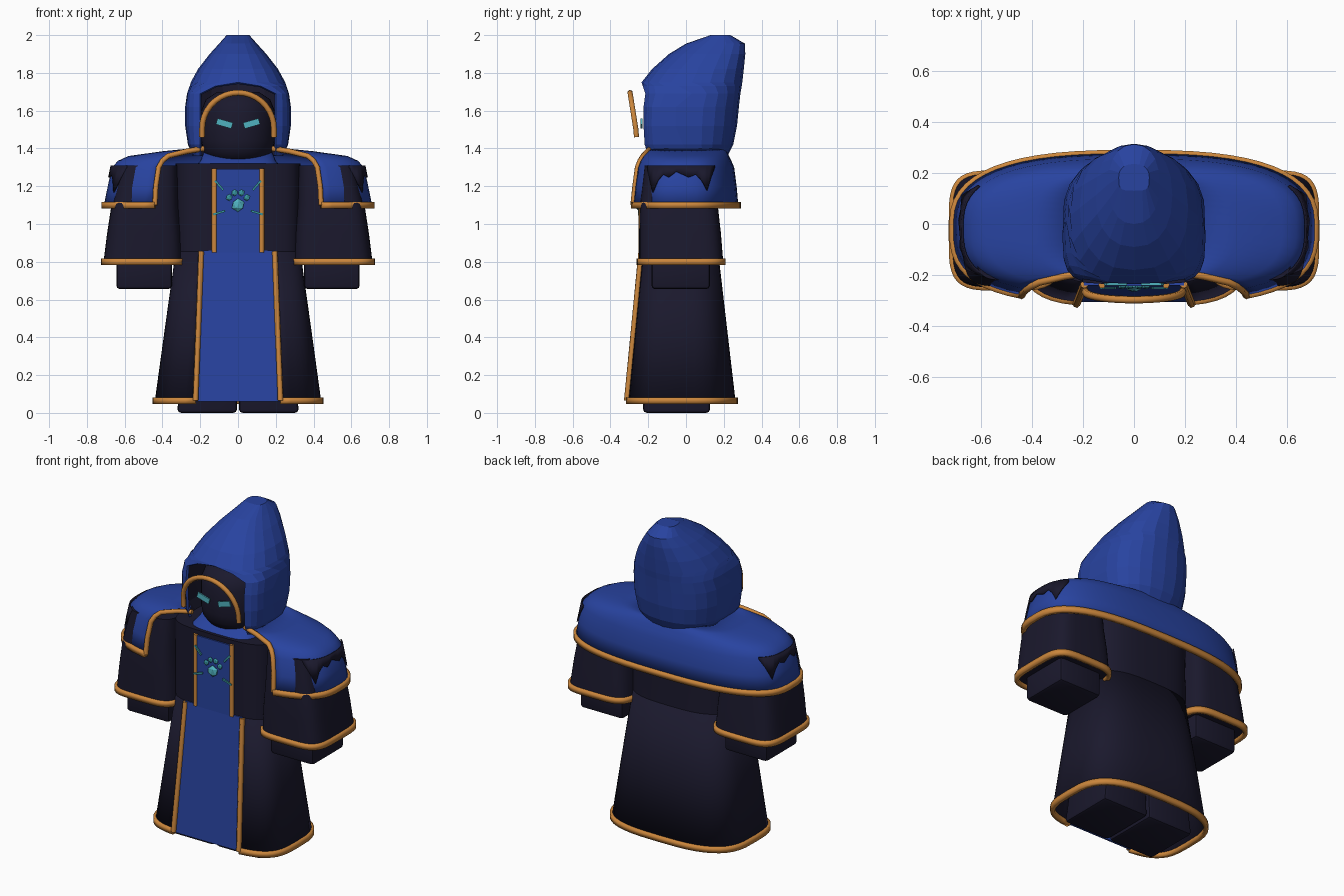
import bpy, bmesh, math
from mathutils import Vector

cube = bpy.data.objects.get("Cube")
if cube:
    bpy.data.objects.remove(cube, do_unlink=True)


def material(name, rgb):
    m = bpy.data.materials.new(name)
    m.use_nodes = True
    m.diffuse_color = (*rgb, 1)
    m.node_tree.nodes["Principled BSDF"].inputs["Base Color"].default_value = (*rgb, 1)
    return m


BLUE = material("royal blue cloth", (0.021, 0.056, 0.35))
DARK = material("dark cloth", (0.0105, 0.0095, 0.026))
GOLD = material("orange gold trim", (0.6, 0.24, 0.045))
TEAL = material("glowing teal", (0.08, 0.45, 0.53))
DEEP = material("deep teal", (0.04, 0.3, 0.35))


def finish(name, bm, mats, angle=30):
    me = bpy.data.meshes.new(name)
    bm.to_mesh(me)
    bm.free()
    ob = bpy.data.objects.new(name, me)
    bpy.context.collection.objects.link(ob)
    for m in mats:
        me.materials.append(m)
    if angle:
        bpy.ops.object.select_all(action='DESELECT')
        ob.select_set(True)
        bpy.context.view_layer.objects.active = ob
        bpy.ops.object.shade_smooth_by_angle(angle=math.radians(angle))
    return ob


def spow(v, p):
    return math.copysign(abs(v) ** p, v)


def oval_point(t, hw, y0, y1, z, n, nb, cx=0):
    """Point on a squarish oval; t = 0 is the front, n and nb set front and back squareness."""
    s, c = math.sin(t), math.cos(t)
    p = 2 / (n if c > 0 else nb)
    return Vector((cx + hw * spow(s, p), (y0 + y1) / 2 - (y1 - y0) / 2 * spow(c, p), z))


def oval(z, hw, y0, y1, n=4, nb=3, gap=0, cx=0, count=40):
    """Ring from the front gap round the back to the other side of the gap."""
    t0 = math.asin((gap / hw) ** (n / 2))
    step = (2 * math.pi - 2 * t0) / count
    return [oval_point(t0 + i * step, hw, y0, y1, z, n, nb, cx) for i in range(count + 1)]


def loft(name, rings, mats, thick=0, caps=False, angle=30):
    """Skin rings ordered from bottom to top."""
    bm = bmesh.new()
    rows = [[bm.verts.new(p) for p in r] for r in rings]
    for a, b in zip(rows, rows[1:]):
        for i in range(len(a) - 1):
            bm.faces.new((a[i], a[i + 1], b[i + 1], b[i]))
    if caps:
        bm.faces.new(rows[-1][:-1])
        bm.faces.new(rows[0][:0:-1])
    bmesh.ops.remove_doubles(bm, verts=bm.verts, dist=0.0005)
    ob = finish(name, bm, mats, angle)
    if thick:
        mod = ob.modifiers.new("thickness", 'SOLIDIFY')
        mod.thickness, mod.offset = thick, -1
        mod.material_offset = len(mats) - 1
    return ob


def hem(name, ring):
    """Flat band, square in section, along a hem ring."""
    up = Vector((0, 0, .017))
    band = loft(name, [[p - up for p in ring], [p + up for p in ring]], [GOLD], 0.026)
    band.modifiers["thickness"].offset = 0


def trim(name, points, radius=0.015):
    """Piping along a path."""
    cu = bpy.data.curves.new(name, 'CURVE')
    cu.dimensions = '3D'
    cu.bevel_depth, cu.bevel_resolution = radius, 1
    cu.use_fill_caps = True
    sp = cu.splines.new('POLY')
    sp.points.add(len(points) - 1)
    for q, p in zip(sp.points, points):
        q.co = (*p, 1)
    cu.materials.append(GOLD)
    ob = bpy.data.objects.new(name, cu)
    bpy.context.collection.objects.link(ob)
    bpy.ops.object.select_all(action='DESELECT')
    ob.select_set(True)
    bpy.context.view_layer.objects.active = ob
    bpy.ops.object.convert(target='MESH')


def box(name, center, size, mat, bevel=0.0, tilt=0):
    bm = bmesh.new()
    bmesh.ops.create_cube(bm, size=1)
    bmesh.ops.scale(bm, vec=size, verts=bm.verts)
    if bevel:
        bmesh.ops.bevel(bm, geom=bm.edges[:], offset=bevel, segments=2, affect='EDGES', profile=0.5)
    ob = finish(name, bm, [mat])
    ob.location, ob.rotation_euler.y = center, tilt
    return ob


def bead(name, center, r, mat):
    bm = bmesh.new()
    bmesh.ops.create_icosphere(bm, subdivisions=1, radius=r)
    ob = finish(name, bm, [mat], 0)
    ob.location, ob.scale.y = center, 0.5


# Hood: faceted, arched opening at the front, peak leaning back
hood = [(1.36, .24, -.215, .22, 5, .2), (1.42, .265, -.232, .25, 5, .2), (1.52, .28, -.235, .27, 5, .2),
        (1.62, .28, -.235, .28, 5, .2), (1.69, .27, -.232, .288, 4.5, .2), (1.73, .258, -.238, .295, 3, .12),
        (1.75, .25, -.235, .298, 2.6, 0), (1.82, .212, -.18, .306, 2.4, 0), (1.9, .15, -.09, .314, 2.3, 0),
        (1.955, .1, 0, .312, 2.3, 0), (2.0, .06, .13, .235, 4, 0)]
rings = [oval(z, w, a, b, n, 2.3, g, count=20) for z, w, a, b, n, g in hood]
loft("hood", rings, [BLUE, DARK], 0.015, angle=0)
loft("hood_tip", [[p - Vector((0, 0, .01)) for p in rings[-1]], rings[-1]], [BLUE], caps=True, angle=0)

# Head, eyes and the arch round the face
loft("head", [oval(z, r, -.025 - r, -.025 + r, 2, 2, count=32) for z, r in
              ((1.33, .12), (1.345, .155), (1.385, .185), (1.44, .195), (1.6, .195), (1.66, .17), (1.7, .11))],
     [DARK], caps=True, angle=40)
arch = [(.19, -.262, 1.46)]
for i in range(19):
    a = math.pi * i / 18
    arch.append((.19 * math.cos(a), -.266 - .03 * math.sin(a), 1.505 + .19 * math.sin(a)))
arch.append((-.19, -.262, 1.46))
trim("face_arch", arch, 0.0155)
for side, sx in (("left", 1), ("right", -1)):
    box(side + "_eye", (sx * .072, -.236, 1.532), (.085, .009, .033), TEAL, tilt=-sx * .28)

# Shoulder cape with open front
cape = [(1.1, .71, -.305, .277, .44), (1.2, .69, -.295, .268, .435), (1.3, .668, -.28, .255, .42),
        (1.335, .635, -.265, .24, .4), (1.36, .58, -.25, .228, .37), (1.385, .4, -.23, .215, .27),
        (1.4, .25, -.22, .2, .18)]
rings = [oval(z, w, a, b, 3, 2.7, g, count=48) for z, w, a, b, g in cape]
loft("shoulder_cape", rings, [BLUE], 0.012, angle=35)
hem("cape_hem", rings[0])
for side, i in (("left", 0), ("right", -1)):
    trim(side + "_cape_edge", [r[i] for r in rings], 0.015)
loft("collar", [oval(1.31, .22, -.225, .16), oval(1.335, .2, -.2, .15), oval(1.385, .18, -.08, .14)],
     [BLUE], caps=True)

# Torn dark patches on the shoulders
low = [1.3, 1.24, 1.17, 1.235, 1.265, 1.25, 1.28, 1.25, 1.265, 1.235, 1.18, 1.25, 1.3]
for side, sx in (("left", 1), ("right", -1)):
    tear = [[], []]
    for i, zl in enumerate(low):
        t = math.radians(54 + 66 * i / (len(low) - 1))
        for row, z in zip(tear, (zl - .002, 1.31)):
            f = (1.3 - z) / .2
            p = oval_point(t, .677 + .042 * f, -.289 - .025 * f, .264 + .022 * f, z, 3, 2.7)
            row.append(Vector((sx * p.x, p.y, z)))
    if sx < 0:
        tear = [r[::-1] for r in tear]
    loft(side + "_torn_patch", tear, [DARK], 0.008)

# Torso with chest panel
loft("torso", [oval(.855, .33, -.235, .17), oval(1.06, .33, -.235, .168), oval(1.32, .33, -.235, .17)],
     [DARK], caps=True)
box("chest_panel", (0, -.238, 1.07), (.23, .01, .44), BLUE)
for side, sx in (("left", 1), ("right", -1)):
    trim(side + "_chest_trim", [(sx * .125, -.238, .85), (sx * .125, -.238, 1.295)], 0.0145)

# Chest ornament: gem, beads and strokes
bead("gem", (0, -.248, 1.1), .036, TEAL)
for i, (x, z) in enumerate(((-.047, 1.14), (-.018, 1.165), (.018, 1.165), (.047, 1.14))):
    bead("bead_%d" % i, (x, -.246, z), .018, DEEP)
for sx in (1, -1):
    for place, z, tilt in (("upper", 1.205, -.85), ("lower", 1.06, .3)):
        box(place + "_stroke", (sx * .1, -.25, z), (.065, .008, .011), DEEP, tilt=sx * tilt)

# Robe skirt, open at the front over a blue panel
skirt = [oval(.065, .44, -.31, .262, 4, 3, .225), oval(.45, .387, -.273, .217, 4, 3, .21),
         oval(.855, .33, -.235, .17, 4, 3, .195)]
loft("robe_skirt", skirt, [DARK], 0.012)
hem("skirt_hem", skirt[0])
loft("skirt_panel", [[Vector((-x, y, z)), Vector((x, y, z))] for x, y, z in
                     ((.225, -.306, .06), (.195, -.24, .86))], [BLUE], 0.012, angle=0)
for side, i in (("left", 0), ("right", -1)):
    trim(side + "_panel_trim", [r[i] + Vector((0, -.008, 0)) for r in skirt], 0.0155)

# Sleeves, hands and feet
for side, sx in (("left", 1), ("right", -1)):
    sleeve = [oval(z, (b - a) / 2, y0, y1, 4.5, 4.5, cx=sx * (a + b) / 2) for z, a, b, y0, y1 in
              ((.8, .292, .712, -.248, .197), (.95, .3, .693, -.248, .185), (1.1, .315, .67, -.245, .168),
               (1.31, .32, .62, -.22, .15))]
    loft(side + "_sleeve", sleeve, [DARK], caps=True)
    hem(side + "_sleeve_hem", sleeve[0])
    box(side + "_hand", (sx * .497, -.028, .76), (.295, .31, .21), DARK, .02)
    box(side + "_leg", (sx * .163, -.05, .3), (.316, .355, .6), DARK, .02)
    # Keep each leg inside the narrowing skirt
    leg = bpy.context.object.data
    for v in leg.vertices:
        if v.co.z > 0:
            v.co.x *= .75
            v.co.x -= sx * .03
            v.co.y *= .9
